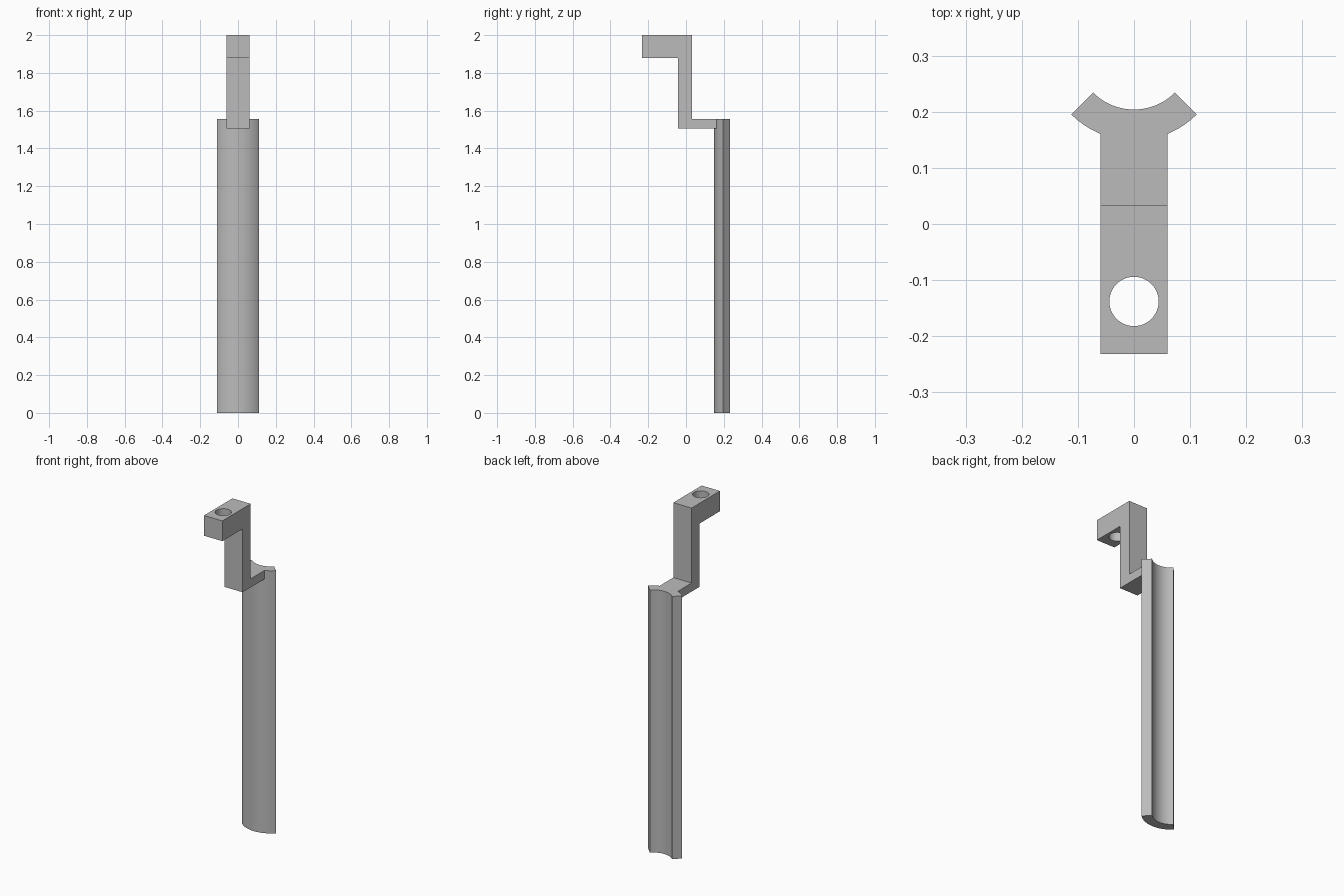
import bpy, bmesh
from math import radians, sin, cos
from mathutils import Vector

cube = bpy.data.objects.get("Cube")
if cube:
    bpy.data.objects.remove(cube, do_unlink=True)

grey = bpy.data.materials.new("plain grey")
grey.use_nodes = True
colour = (0.5, 0.5, 0.5, 1)
grey.diffuse_color = colour
grey.node_tree.nodes["Principled BSDF"].inputs["Base Color"].default_value = colour


def prism(name, outline, direction):
    """Extrude a closed outline along a direction."""
    bm = bmesh.new()
    face = bm.faces.new([bm.verts.new(p) for p in outline])
    moved = bmesh.ops.extrude_face_region(bm, geom=[face])["geom"]
    verts = [v for v in moved if isinstance(v, bmesh.types.BMVert)]
    bmesh.ops.translate(bm, verts=verts, vec=Vector(direction))
    bmesh.ops.recalc_face_normals(bm, faces=bm.faces)
    mesh = bpy.data.meshes.new(name)
    bm.to_mesh(mesh)
    bm.free()
    mesh.materials.append(grey)
    obj = bpy.data.objects.new(name, mesh)
    bpy.context.collection.objects.link(obj)
    return obj


def arc(radius, cx, cy, z, start, end, steps):
    angles = [radians(start + (end - start) * i / steps) for i in range(steps + 1)]
    return [(cx + radius * cos(a), cy + radius * sin(a), z) for a in angles]


def combine(target, tool, operation):
    bpy.ops.object.select_all(action="DESELECT")
    bpy.context.view_layer.objects.active = target
    target.select_set(True)
    mod = target.modifiers.new("combine", "BOOLEAN")
    mod.operation = operation
    mod.solver = "EXACT"
    mod.object = tool
    bpy.ops.object.modifier_apply(modifier=mod.name)
    bpy.data.objects.remove(tool, do_unlink=True)


# Stepped bracket: foot, upright and top block in one side profile
foot, shelf, block, top = 1.505, 1.556, 1.88, 2.0
front, post_front, post_back, joint = -0.232, -0.043, 0.033, 0.175
half = 0.06
profile = [(front, block), (post_front, block), (post_front, foot), (joint, foot),
           (joint, shelf), (post_back, shelf), (post_back, top), (front, top)]
bracket = prism("trough_bracket", [(-half, y, z) for y, z in profile], (2 * half, 0, 0))

# Round hole through the top block
hole = prism("hole_cutter", arc(0.044, 0, -0.138, block - 0.1, 0, 360, 48)[:-1], (0, 0, 0.4))
combine(bracket, hole, "DIFFERENCE")

# Long quarter-round trough, open to the back
axis_y = 0.307
section = arc(0.158, 0, axis_y, 0, 225, 315, 32) + arc(0.103, 0, axis_y, 0, 315, 225, 32)
trough = prism("trough", section, (0, 0, shelf))
combine(bracket, trough, "UNION")

bpy.ops.object.shade_smooth_by_angle(angle=radians(30))
